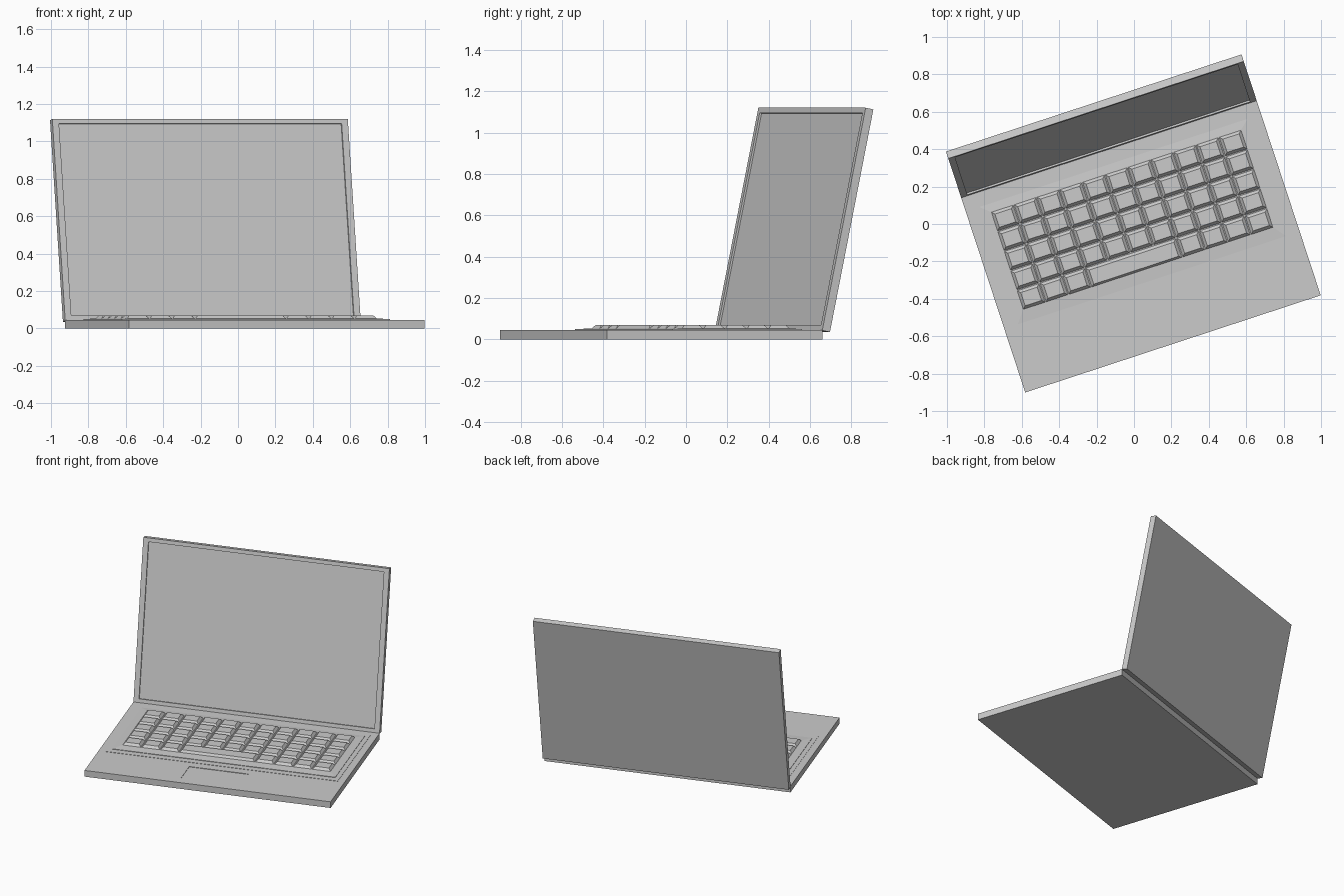
import bpy, bmesh, math
from mathutils import Matrix, Vector

if "Cube" in bpy.data.objects:
    bpy.data.objects.remove(bpy.data.objects["Cube"])

# Whole laptop is turned about z; parts are built in its own straight frame
POSE = Matrix.Translation((0.037, -0.12, 0)) @ Matrix.Rotation(math.radians(18.2), 4, 'Z')
W, D, H = 0.8315, 0.5485, 0.044      # half width, half depth, base height


def frustum(bm, x0, x1, y0, y1, z0, z1, ix=0.0, iy0=0.0, iy1=0.0):
    """Box whose top rectangle is pulled in by ix (sides), iy0 (front), iy1 (back)."""
    lo = [bm.verts.new(p) for p in ((x0, y0, z0), (x1, y0, z0), (x1, y1, z0), (x0, y1, z0))]
    hi = [bm.verts.new(p) for p in ((x0 + ix, y0 + iy0, z1), (x1 - ix, y0 + iy0, z1),
                                    (x1 - ix, y1 - iy1, z1), (x0 + ix, y1 - iy1, z1))]
    bm.faces.new(lo[::-1])
    bm.faces.new(hi)
    for i in range(4):
        j = (i + 1) % 4
        bm.faces.new((lo[i], lo[j], hi[j], hi[i]))


def recess(bm, normal, axes, rect, depth):
    """Sink a rectangle (given on two axes) into the face that points along normal."""
    n = Vector(normal)
    bm.normal_update()
    face = max(bm.faces, key=lambda f: f.normal.dot(n))
    bmesh.ops.inset_individual(bm, faces=[face], thickness=0.02)
    c = face.calc_center_median()
    for v in face.verts:
        for a, (lo, hi) in zip(axes, rect):
            v.co[a] = lo if v.co[a] < c[a] else hi
    wall = bmesh.ops.extrude_discrete_faces(bm, faces=[face])
    for v in wall['faces'][0].verts:
        v.co -= n * depth


def finish(name, bm, matrix=POSE):
    bm.transform(matrix)
    bmesh.ops.recalc_face_normals(bm, faces=bm.faces)
    mesh = bpy.data.meshes.new(name)
    bm.to_mesh(mesh)
    bm.free()
    obj = bpy.data.objects.new(name, mesh)
    bpy.context.collection.objects.link(obj)
    return obj


# Base slab with shallow trackpad recess
bm = bmesh.new()
frustum(bm, -W, W, -D, D, 0, H)
recess(bm, (0, 0, 1), (0, 1), ((-0.2, 0.2), (-0.49, -0.295)), 0.003)
finish("base", bm)

# Keyboard panel: thin plate, then a gently sloped plate under the keys
bm = bmesh.new()
frustum(bm, -0.785, 0.785, -0.235, 0.495, H - 0.005, 0.046)
finish("keyboard_panel", bm)
bm = bmesh.new()
frustum(bm, -0.755, 0.755, -0.19, 0.47, H - 0.003, 0.049)
frustum(bm, -0.755, 0.755, -0.19, 0.47, 0.049, 0.053, 0.048, 0.062, 0.042)
bmesh.ops.remove_doubles(bm, verts=bm.verts, dist=1e-5)
inner = [f for f in bm.faces if all(abs(v.co.z - 0.049) < 1e-5 for v in f.verts)]
bmesh.ops.delete(bm, geom=inner, context='FACES_ONLY')
finish("keyboard_tray", bm)

# Keys: 11 columns by 5 rows, with a four-column space bar in the front row
bm = bmesh.new()
PX, PY, X0, Y0 = 0.1282, 0.1104, -0.705, -0.126
G = 0.001
for row in range(5):
    for col in range(11):
        if row == 0 and 3 <= col <= 6:
            continue
        x, y = X0 + col * PX, Y0 + row * PY
        frustum(bm, x + G, x + PX - G, y + G, y + PY - G, 0.051, 0.069, 0.017, 0.017, 0.017)
finish("keys", bm)
bm = bmesh.new()
frustum(bm, X0 + 3 * PX + G, X0 + 7 * PX - G, Y0 + G, Y0 + PY - G, 0.051, 0.069, 0.017, 0.012, 0.017)
finish("space_bar", bm)

# Lid leaning back from the rear edge, with a sunken screen
LID = 1.1
bm = bmesh.new()
frustum(bm, -W, W, 0, 0.04, 0, LID)
recess(bm, (0, -1, 0), (0, 2), ((-W + 0.036, W - 0.036), (0.026, LID - 0.026)), 0.01)
hinge = Matrix.Translation((0, 0.547, 0.043)) @ Matrix.Rotation(math.radians(-11.6), 4, 'X')
finish("lid", bm, POSE @ hinge)
